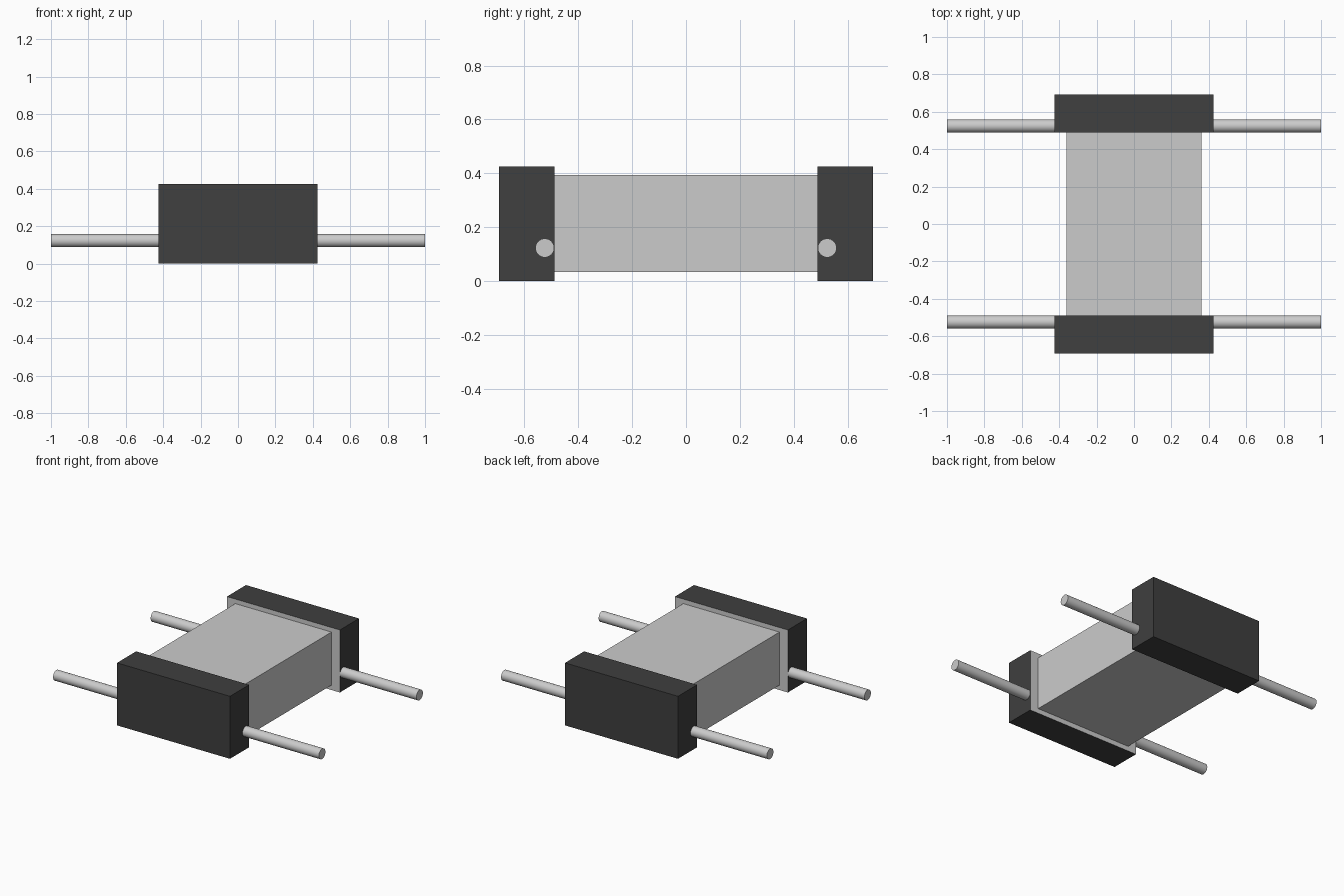
import bpy
import math

if "Cube" in bpy.data.objects:
    bpy.data.objects.remove(bpy.data.objects["Cube"])

dark = bpy.data.materials.new("dark_casing")
dark.diffuse_color = (0.05, 0.05, 0.05, 1)
dark.use_nodes = True
dark.node_tree.nodes["Principled BSDF"].inputs["Base Color"].default_value = dark.diffuse_color
grey = bpy.data.materials.new("bare_grey")
grey.diffuse_color = (0.8, 0.8, 0.8, 1)
grey.use_nodes = True
grey.node_tree.nodes["Principled BSDF"].inputs["Base Color"].default_value = grey.diffuse_color


def box(name, x, y, z):
    """Box from (min, max) ranges."""
    bpy.ops.mesh.primitive_cube_add(
        size=1, location=[(a + b) / 2 for a, b in (x, y, z)])
    ob = bpy.context.object
    ob.name = name
    ob.scale = [b - a for a, b in (x, y, z)]
    bpy.ops.object.transform_apply(location=False, rotation=False, scale=True)
    return ob


# central body between the two ends
box("body", (-0.362, 0.362), (-0.488, 0.488), (0.033, 0.394))

for side, label in ((-1, "front"), (1, "back")):
    # dark end block with a bare grey inner face
    end = box(label + "_end_block", (-0.425, 0.425),
              tuple(sorted((side * 0.488, side * 0.693))), (0, 0.425))
    end.data.materials.append(dark)
    end.data.materials.append(grey)
    for face in end.data.polygons:
        if face.normal.y * side < -0.5:
            face.material_index = 1

    # round pins reaching out sideways from the end block
    for dx, hand in ((-1, "left"), (1, "right")):
        bpy.ops.mesh.primitive_cylinder_add(
            vertices=32, radius=0.035, depth=0.575,
            location=(dx * 0.7125, side * 0.524, 0.123),
            rotation=(0, math.pi / 2, 0))
        bpy.context.object.name = f"{label}_{hand}_pin"
        bpy.ops.object.shade_smooth_by_angle(angle=math.radians(30))
